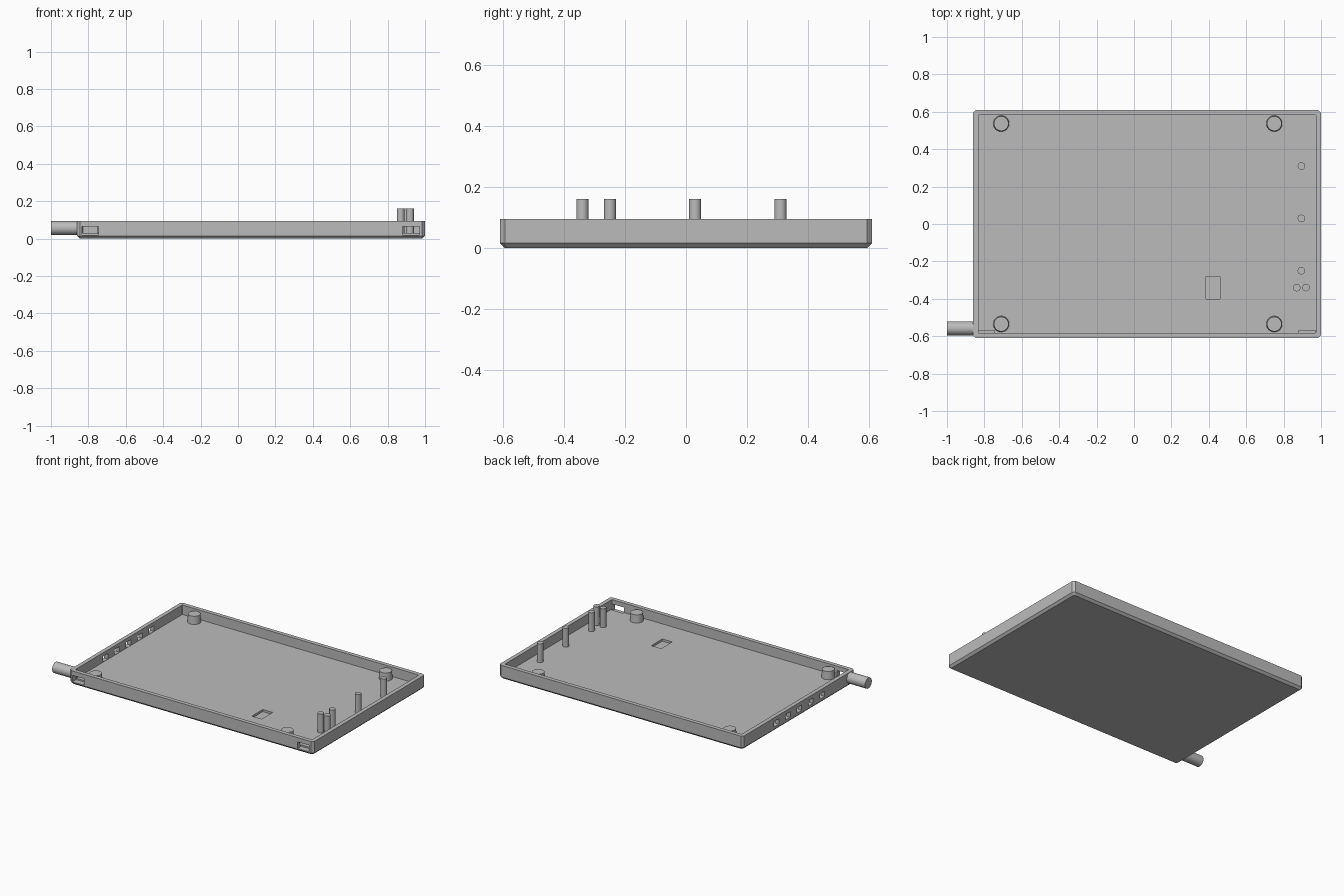
import bpy, bmesh, math

if "Cube" in bpy.data.objects:
    bpy.data.objects.remove(bpy.data.objects["Cube"])

X0, X1, YH, H = -0.86, 1.0, 0.61, 0.095   # tray extents
WALL, FLOOR, CH = 0.028, 0.03, 0.015

grey = bpy.data.materials.new("plain grey")
grey.diffuse_color = (0.5, 0.5, 0.5, 1)
grey.use_nodes = True
grey.node_tree.nodes["Principled BSDF"].inputs["Base Color"].default_value = grey.diffuse_color


def finish(name, bm):
    bmesh.ops.recalc_face_normals(bm, faces=bm.faces)
    me = bpy.data.meshes.new(name)
    bm.to_mesh(me)
    bm.free()
    me.materials.append(grey)
    ob = bpy.data.objects.new(name, me)
    bpy.context.scene.collection.objects.link(ob)
    return ob


def box(name, x0, x1, y0, y1, z0, z1):
    bm = bmesh.new()
    bmesh.ops.create_cube(bm, size=1)
    for v in bm.verts:
        v.co = (x0 if v.co.x < 0 else x1, y0 if v.co.y < 0 else y1,
                z0 if v.co.z < 0 else z1)
    return finish(name, bm)


def rod(name, centre, r1, r2, length, along_x=False, n=32):
    """Round bar starting at centre and running up z or along x."""
    bm = bmesh.new()
    bmesh.ops.create_cone(bm, cap_ends=True, segments=n, radius1=r1,
                          radius2=r2, depth=length)
    for v in bm.verts:
        x, y, z = v.co
        z += length / 2
        p = (z, y, -x) if along_x else (x, y, z)
        v.co = [a + b for a, b in zip(p, centre)]
    ob = finish(name, bm)
    for f in ob.data.polygons:
        f.use_smooth = len(f.vertices) == 4
    return ob


def ring(bm, x0, x1, y, z, c):
    """Rectangle loop with cut corners."""
    pts = [(x0 + c, -y), (x1 - c, -y), (x1, -y + c), (x1, y - c),
           (x1 - c, y), (x0 + c, y), (x0, y - c), (x0, -y + c)]
    return [bm.verts.new((a, b, z)) for a, b in pts]


# Tray: chamfered outside, rim, inner walls, floor
bm = bmesh.new()
loops = [ring(bm, X0 + CH, X1 - CH, YH - CH, 0, CH * 0.6),
         ring(bm, X0, X1, YH, CH, CH),
         ring(bm, X0, X1, YH, H, CH),
         ring(bm, X0 + WALL, X1 - WALL, YH - WALL, H, 0.002),
         ring(bm, X0 + WALL, X1 - WALL, YH - WALL, FLOOR, 0.002)]
for a, b in zip(loops, loops[1:]):
    for i in range(8):
        j = (i + 1) % 8
        bm.faces.new((a[i], a[j], b[j], b[i]))
bm.faces.new(loops[0])
bm.faces.new(loops[-1])
tray = finish("tray", bm)

# Openings: front windows, side vents, floor pocket, round socket
cutters = [box("front_window_cutter", x, x + 0.09, -0.7, -0.57, 0.02, 0.065)
           for x in (-0.835, 0.88)]
cutters += [box("vent_cutter", -0.9, -0.8, y - 0.027, y + 0.027, 0.032, 0.07)
            for y in (0.245, 0.12, -0.005, -0.13, -0.255)]
cutters.append(box("pocket_cutter", 0.385, 0.46, -0.4, -0.28, 0.015, 0.05))
cutters.append(rod("socket_cutter", (0.8, -0.56, 0.054), 0.039, 0.039, 0.3, True))
for c in cutters:
    m = tray.modifiers.new("opening", 'BOOLEAN')
    m.operation = 'DIFFERENCE'
    m.solver = 'EXACT'
    m.object = c
    c.hide_render = True
    c.hide_set(True)

# Side peg
rod("side_peg", (-1.0, -0.558, 0.056), 0.037, 0.037, 0.15, True)

# Corner posts
for x in (-0.71, 0.75):
    for y in (-0.535, 0.537):
        rod("corner_post", (x, y, FLOOR - 0.005), 0.043, 0.039, 0.06)

# Tall pins
for x, y in ((0.895, 0.31), (0.895, 0.03), (0.895, -0.25),
             (0.87, -0.34), (0.92, -0.34)):
    rod("pin", (x, y, FLOOR - 0.005), 0.02, 0.02, 0.135, n=24)
